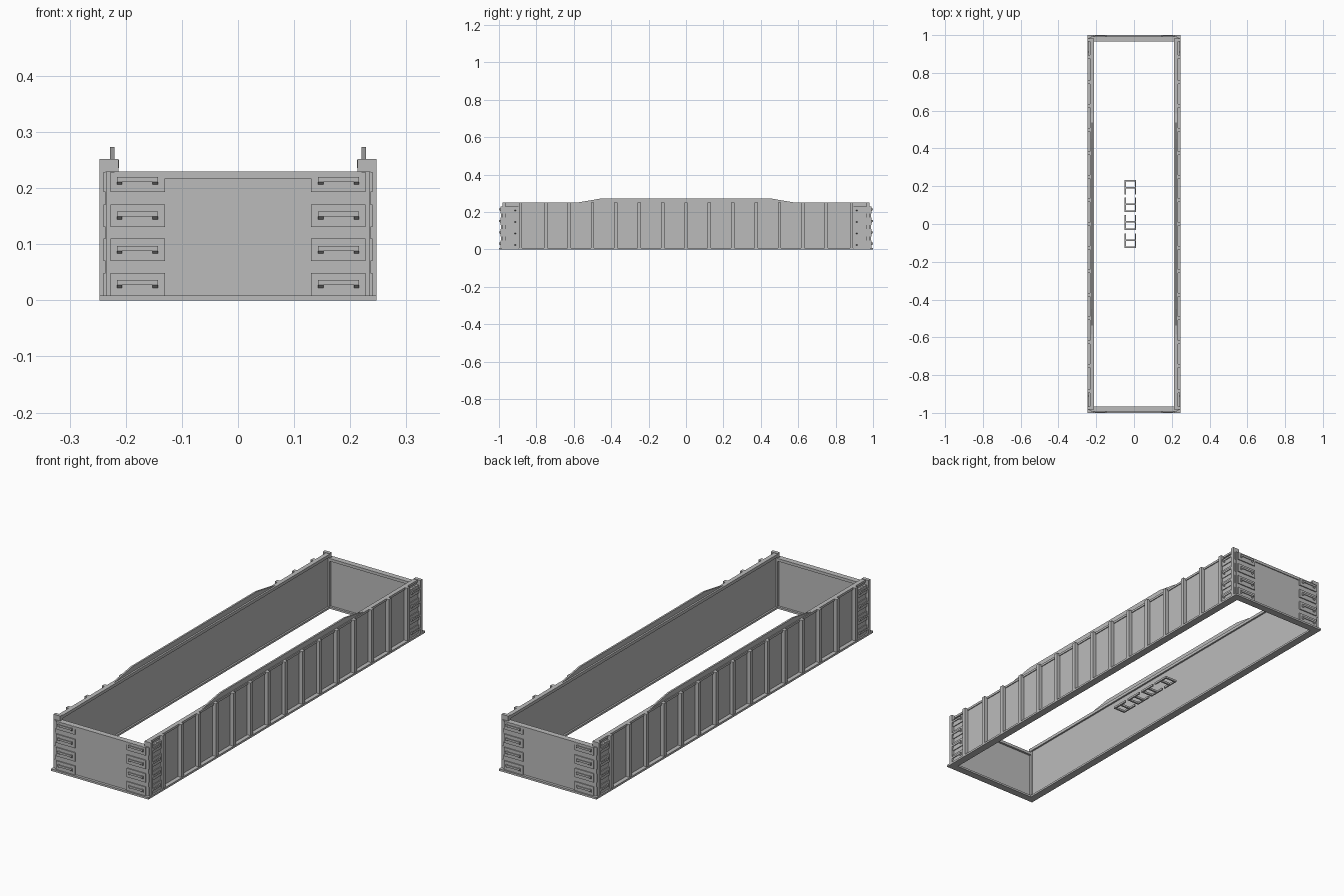
import bpy
import bmesh

if "Cube" in bpy.data.objects:
    bpy.data.objects.remove(bpy.data.objects["Cube"])

grey = bpy.data.materials.new("body grey")
grey.diffuse_color = (0.5, 0.5, 0.5, 1)
grey.use_nodes = True
grey.node_tree.nodes["Principled BSDF"].inputs["Base Color"].default_value = grey.diffuse_color


def finish(name, bm):
    bmesh.ops.recalc_face_normals(bm, faces=bm.faces)
    me = bpy.data.meshes.new(name)
    bm.to_mesh(me)
    bm.free()
    me.materials.append(grey)
    ob = bpy.data.objects.new(name, me)
    bpy.context.collection.objects.link(ob)
    return ob


def prism(bm, a, b):
    """Skin between two matching outlines, capped at both ends."""
    va = [bm.verts.new(p) for p in a]
    vb = [bm.verts.new(p) for p in b]
    bm.faces.new(va)
    bm.faces.new(vb[::-1])
    n = len(va)
    for i in range(n):
        j = (i + 1) % n
        bm.faces.new((va[i], vb[i], vb[j], va[j]))


def box(bm, x, y, z):
    ring = [(x[0], y[0]), (x[1], y[0]), (x[1], y[1]), (x[0], y[1])]
    prism(bm, [(*p, z[0]) for p in ring], [(*p, z[1]) for p in ring])


def span(s, a, b):
    return tuple(sorted((s * a, s * b)))


def mirrored(ob, x=True, y=False):
    m = ob.modifiers.new("mirror", 'MIRROR')
    m.use_axis = (x, y, False)
    m.use_clip = False
    m.use_mirror_merge = False


# Side sheet with raised middle
profile = [(-0.98, 0.005), (0.98, 0.005), (0.98, 0.25), (0.585, 0.25),
           (0.45, 0.273), (-0.45, 0.273), (-0.585, 0.25), (-0.98, 0.25)]
bm = bmesh.new()
prism(bm, [(0.220, y, z) for y, z in profile], [(0.228, y, z) for y, z in profile])
mirrored(finish("side_wall", bm))

# Rails along the top of each side, inside and out
bm = bmesh.new()
box(bm, (0.212, 0.2205), (-0.97, 0.97), (0.236, 0.25))
box(bm, (0.2275, 0.232), (-0.98, 0.98), (0.24, 0.25))
mirrored(finish("side_top_rail", bm))

# Upright ribs
bm = bmesh.new()
for i in range(-6, 7):
    y = i * 0.125
    box(bm, (0.2275, 0.245), (y - 0.009, y + 0.009), (0.006, 0.25))
for s in (-1, 1):
    box(bm, (0.2275, 0.245), span(s, 0.876, 0.894), (0.006, 0.25))
mirrored(finish("side_rib", bm))

# Bottom flange frame
bm = bmesh.new()
box(bm, (0.212, 0.247), (-1, 1), (0, 0.009))
mirrored(finish("bottom_side_flange", bm))
bm = bmesh.new()
box(bm, (-0.212, 0.212), (-1, -0.966), (0, 0.009))
mirrored(finish("bottom_end_flange", bm), False, True)

# End walls with top rail
bm = bmesh.new()
box(bm, (-0.235, 0.235), (-0.988, -0.976), (0.005, 0.23))
box(bm, (-0.22, 0.22), (-0.992, -0.966), (0.217, 0.23))
mirrored(finish("end_wall", bm), False, True)

# Corner posts
bm = bmesh.new()
box(bm, (0.213, 0.247), (0.966, 0.982), (0.006, 0.252))
box(bm, (0.226, 0.236), (0.89, 0.985), (0.006, 0.23))
mirrored(finish("corner_post", bm), True, True)


def grab(plates, rungs, place, a0, a1, depth, z):
    """Backing plate and a hand rung on two sloped feet; place maps (along, out, up)."""
    def block(bm, a, o, h):
        q = [(o[0], h[0]), (o[1], h[0]), (o[1], h[1]), (o[0], h[1])]
        prism(bm, [place(a[0], *p) for p in q], [place(a[1], *p) for p in q])
    block(plates, (a0, a1), (-0.001, depth * 0.4), (z - 0.018, min(z + 0.022, 0.229)))
    r0, r1 = a0 + 0.013, a1 - 0.011
    block(rungs, (r0, r1), (depth * 0.7, depth), (z, z + 0.009))
    for f in (r0, r1 - 0.009):
        q = [(0, z - 0.008), (depth, z), (depth, z + 0.009), (0, z + 0.009)]
        prism(rungs, [place(f, *p) for p in q], [place(f + 0.009, *p) for p in q])


# Ladder grabs at every corner, on the end faces and the side faces
plates, rungs = bmesh.new(), bmesh.new()
for z in (0.027, 0.088, 0.149, 0.211):
    grab(plates, rungs, lambda a, o, h: (a, 0.988 + o, h), 0.13, 0.227, 0.012, z)
    grab(plates, rungs, lambda a, o, h: (0.235 + o, a, h), 0.895, 0.985, 0.012, z)
mirrored(finish("ladder_plate", plates), True, True)
mirrored(finish("ladder_rung", rungs), True, True)

# Loose stirrup steps lying flat in the middle: two legs and two treads each
bm = bmesh.new()
for top, d in ((0.156, 1), (0.141, -1), (0.047, -1), (-0.049, -1)):
    for x in (-0.05, 0.004):
        box(bm, (x, x + 0.007), span(1, top, top + d * 0.078), (0, 0.009))
    for t in (0.036, 0.074):
        y = top + d * t
        box(bm, (-0.05, 0.011), (y - 0.004, y + 0.004), (0, 0.009))
finish("stirrup_step", bm)
